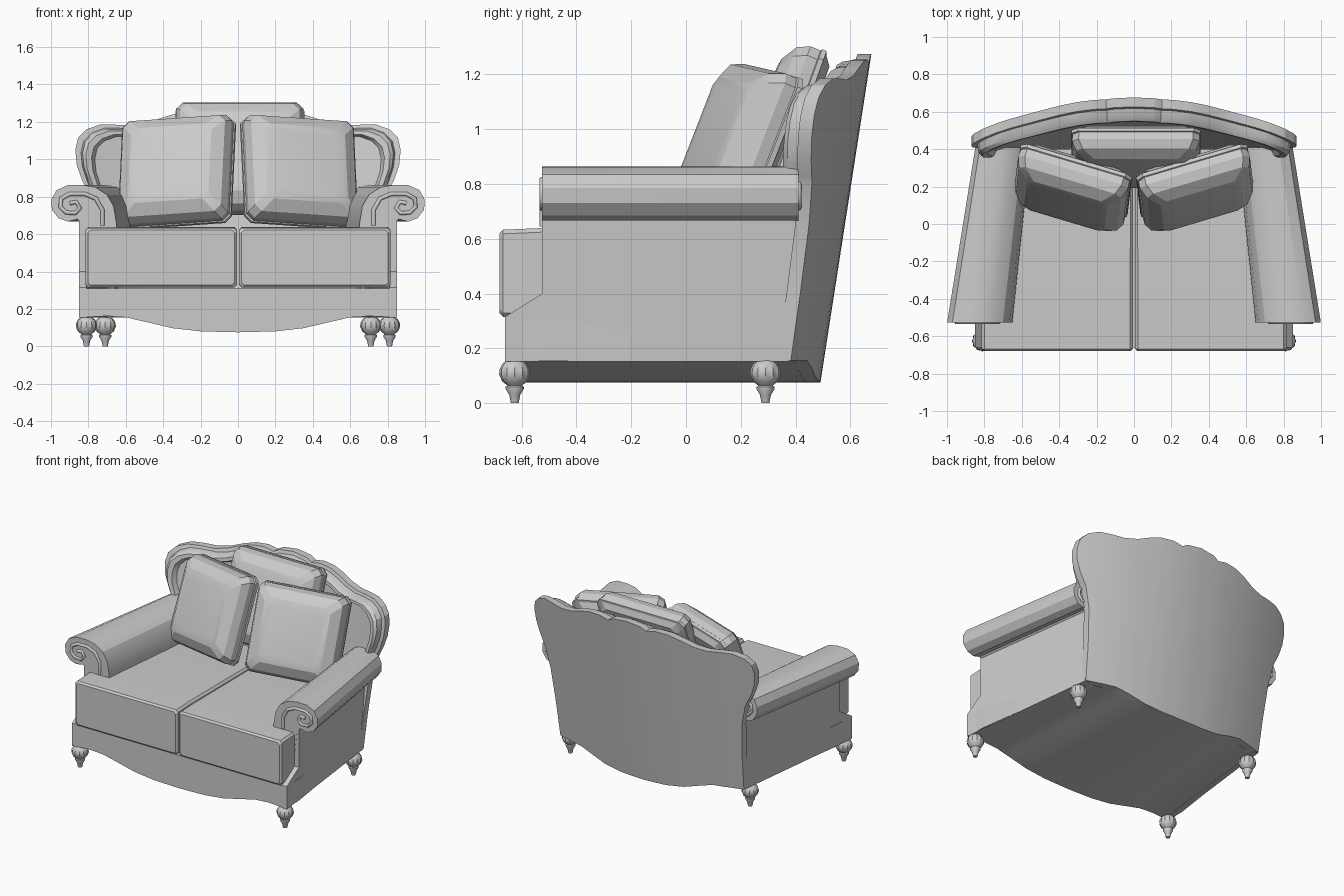
import bpy, bmesh, math
from mathutils import Matrix, Vector

if "Cube" in bpy.data.objects:
    bpy.data.objects.remove(bpy.data.objects["Cube"])


def finish(name, bm, mirror=False, angle=25):
    bmesh.ops.recalc_face_normals(bm, faces=bm.faces)
    me = bpy.data.meshes.new(name)
    bm.to_mesh(me)
    bm.free()
    ob = bpy.data.objects.new(name, me)
    bpy.context.collection.objects.link(ob)
    if mirror:
        ob.modifiers.new("mirror", 'MIRROR')
    bpy.ops.object.select_all(action='DESELECT')
    ob.select_set(True)
    bpy.context.view_layer.objects.active = ob
    bpy.ops.object.shade_smooth_by_angle(angle=math.radians(angle))
    return ob


def loft(rings):
    """Closed rings of equal length, bridged and capped."""
    bm = bmesh.new()
    vs = [[bm.verts.new(p) for p in r] for r in rings]
    n = len(vs[0])
    for a, b in zip(vs, vs[1:]):
        for i in range(n):
            j = (i + 1) % n
            bm.faces.new((a[i], a[j], b[j], b[i]))
    bm.faces.new(vs[0])
    bm.faces.new(vs[-1])
    return bm


def slice_x(bm, step=0.1, count=8):
    for k in range(-count, count + 1):
        bmesh.ops.bisect_plane(bm, geom=bm.verts[:] + bm.edges[:] + bm.faces[:],
                               plane_co=(k * step + 0.003, 0, 0), plane_no=(1, 0, 0), dist=1e-5)


def taper(y):
    """The sofa narrows towards the back."""
    return 1 - 0.15 * max(0, y + 0.52) / 0.93


def both(half):
    """Mirror a half outline that starts and ends on x = 0."""
    return half + [(-x, z) for x, z in reversed(half[1:-1])]


def rect(x0, x1, z0, z1, c):
    return [(x0 + c, z0), (x1 - c, z0), (x1, z0 + c), (x1, z1 - c),
            (x1 - c, z1), (x0 + c, z1), (x0, z1 - c), (x0, z0 + c)]


# Base with shaped apron
apron = both([(0, 0.075), (0.2, 0.08), (0.35, 0.097), (0.5, 0.132), (0.6, 0.155), (0.7, 0.162),
              (0.84, 0.155), (0.84, 0.31), (0, 0.31)])
rings = [[(x, -0.66, z) for x, z in apron], [(x, -0.52, z) for x, z in apron],
         [(x * taper(0.40), 0.47 - 0.23 * (x * 0.85) ** 2, z) for x, z in apron]]
finish("base", loft(rings))

# Outer side panels
side = [(-0.661, 0.153), (-0.661, 0.315), (-0.525, 0.40), (-0.525, 0.72),
        (0.42, 0.72), (0.40, 0.4), (0.375, 0.153)]
finish("side_panel", loft([[(w * taper(y), y, z) for y, z in side] for w in (0.81, 0.849)]), True)

# Rolled arms
arm = [(0.65, 0.32), (0.65, 0.66), (0.665, 0.75), (0.70, 0.81), (0.76, 0.85), (0.83, 0.863),
       (0.91, 0.862), (0.97, 0.835), (0.998, 0.785), (0.995, 0.73), (0.96, 0.685),
       (0.91, 0.667), (0.86, 0.68), (0.835, 0.66), (0.80, 0.32)]
finish("arm", loft([[(x * taper(y), y, z) for x, z in arm] for y in (-0.526, -0.52, 0.41)]), True)

# Scroll trim on arm ends
scroll = [(0.725, 0.645), (0.725, 0.73), (0.76, 0.79), (0.82, 0.815), (0.90, 0.815), (0.945, 0.79),
          (0.95, 0.745), (0.92, 0.715), (0.87, 0.712), (0.845, 0.74), (0.865, 0.772), (0.90, 0.765)]
for s in (-1, 1):
    for label, y, first in (("front", -0.525, 0), ("rear", 0.41, 2)):
        pts = scroll[first:]
        cu = bpy.data.curves.new(f"{label}_arm_scroll", 'CURVE')
        cu.dimensions = '3D'
        cu.bevel_depth = 0.012
        cu.bevel_resolution = 1
        cu.use_fill_caps = True
        sp = cu.splines.new('POLY')
        sp.points.add(len(pts) - 1)
        for p, (x, z) in zip(sp.points, pts):
            p.co = (s * x * taper(y), y, z, 1)
        bpy.context.collection.objects.link(bpy.data.objects.new(cu.name, cu))

# Curved, leaning back: shell, stepped rim and recessed panel in one loft
outline = both([(0, 0.075), (0.18, 0.08), (0.31, 0.097), (0.43, 0.132), (0.52, 0.155), (0.725, 0.155),
                (0.735, 0.4), (0.755, 0.65), (0.79, 0.8), (0.835, 0.89), (0.862, 0.97), (0.87, 1.05),
                (0.855, 1.115), (0.81, 1.16), (0.74, 1.185), (0.66, 1.185), (0.57, 1.18),
                (0.48, 1.195), (0.40, 1.225), (0.31, 1.25), (0.22, 1.255), (0.15, 1.24),
                (0.11, 1.262), (0, 1.275)])
steps = [(1, 0), (1, -0.05), (0.965, -0.055), (0.955, -0.10), (0.935, -0.12), (0.90, -0.12),
         (0.88, -0.095)]
bm = loft([[(x * s, d, 0.65 + (z - 0.65) * s) for x, z in outline] for s, d in steps])
slice_x(bm)
for v in bm.verts:
    v.co.y += 0.479 + 0.155 * v.co.z - 0.23 * v.co.x ** 2
finish("back", bm)

# Seat cushions
rings = []
for y, e in ((-0.68, 0.012), (-0.668, 0.0), (-0.53, -0.006), (0.2, -0.006), (0.40, 0.0)):
    i = max(e, 0)
    rings.append([(0.006 + (x - 0.006) * taper(y), y, z)
                  for x, z in rect(0.006 + i, 0.815 - i, 0.315 + i, 0.633 - e, 0.015)])
finish("seat_cushion", loft(rings), True)


# Loose pillows
def pillow(name, w, h, t, loc, tilt, yaw=0, roll=0, mirror=False):
    m = (Matrix.Translation(loc) @ Matrix.Rotation(yaw, 4, 'Z') @ Matrix.Rotation(-tilt, 4, 'X')
         @ Matrix.Rotation(roll, 4, 'Y'))
    prof = [(0.12, -0.5), (0.085, -0.47), (0.025, -0.26), (0.004, 0.0), (0.006, 0.22), (0.0, 0.24),
            (0.0, 0.34), (0.015, 0.36), (0.05, 0.5)]
    rings = [[m @ Vector((x, d * t, z)) for x, z in
              rect(-w / 2 + i, w / 2 - i, -h / 2 + i, h / 2 - i, 0.035)] for i, d in prof]
    finish(name, loft(rings), mirror, 20)


pillow("front_pillow", 0.62, 0.60, 0.20, (0.338, 0.18, 0.945), math.radians(21),
       math.radians(18), math.radians(4), True)
pillow("rear_pillow", 0.69, 0.62, 0.18, (0.01, 0.35, 1.015), math.radians(20))

# Fluted turned feet
turn = [(0.014, 0), (0.02, 0.03), (0.033, 0.052), (0.033, 0.06), (0.026, 0.064), (0.046, 0.08),
        (0.057, 0.105), (0.055, 0.125), (0.044, 0.145), (0.03, 0.155)]
for name, fx, fy in (("front_foot", 0.81, -0.625), ("back_foot", 0.71, 0.29)):
    rings = []
    for r, z in turn:
        ring = []
        for k in range(24):
            a = k * math.tau / 24
            q = r * (0.92 if k % 2 and z > 0.07 else 1)
            ring.append((fx + q * math.cos(a), fy + q * math.sin(a), z))
        rings.append(ring)
    finish(name, loft(rings), True, 35)
